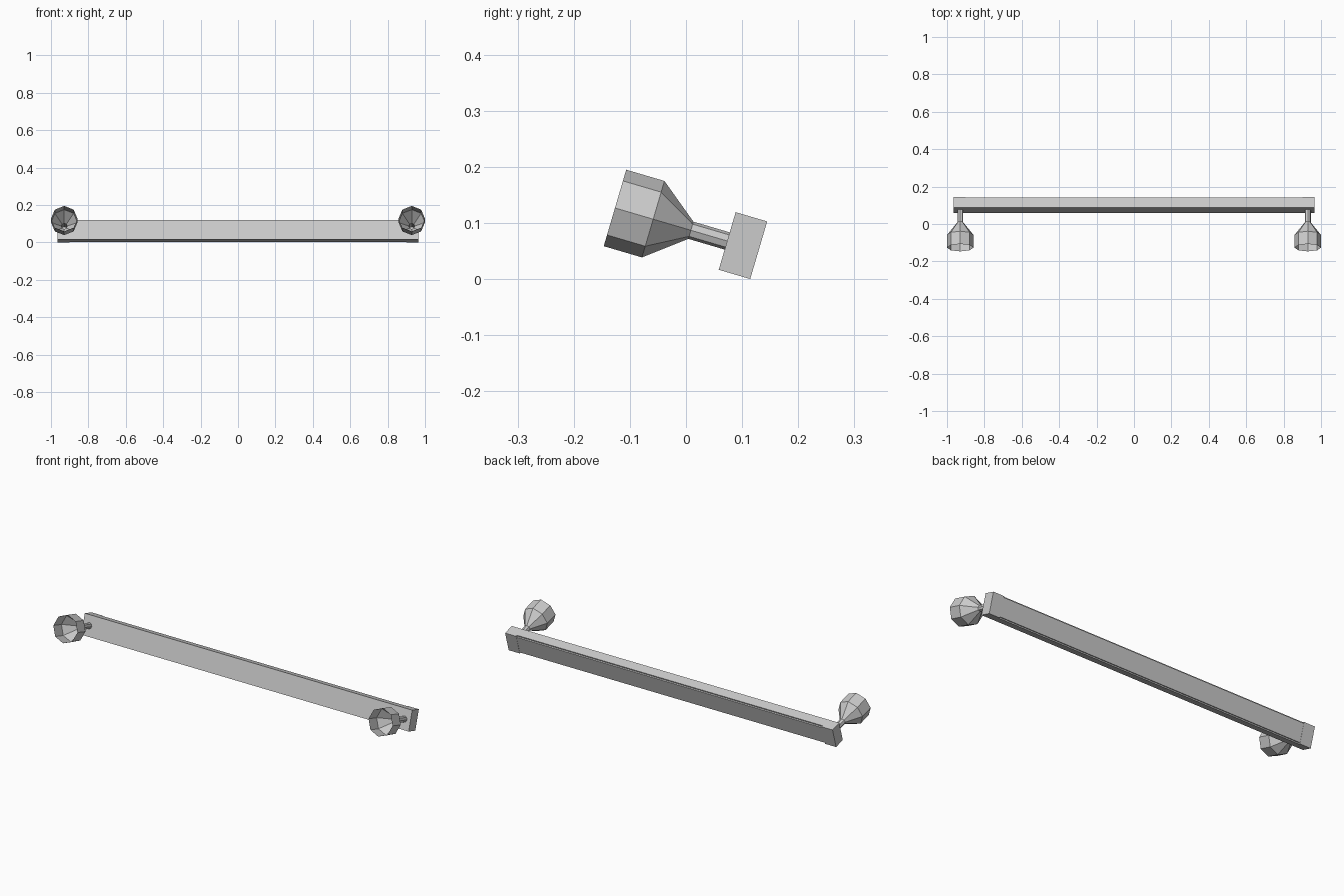
import bpy, bmesh, math
from mathutils import Matrix, Vector

if "Cube" in bpy.data.objects:
    bpy.data.objects.remove(bpy.data.objects["Cube"])

# Single grey finish
grey = bpy.data.materials.new("light_grey")
grey.use_nodes = True
colour = (0.6, 0.6, 0.6, 1)
grey.diffuse_color = colour
grey.node_tree.nodes["Principled BSDF"].inputs["Base Color"].default_value = colour

# The whole fitting leans back about the long axis of the bar
LEAN = Matrix.Translation((0, 0.1015, 0.06)) @ Matrix.Rotation(math.radians(-16.4), 4, 'X')
DEPTH, HEIGHT = 0.0585, 0.107
FRONT = -DEPTH / 2


def finish(name, bm):
    mesh = bpy.data.meshes.new(name)
    bm.to_mesh(mesh)
    bm.free()
    mesh.materials.append(grey)
    obj = bpy.data.objects.new(name, mesh)
    obj.matrix_world = LEAN
    bpy.context.collection.objects.link(obj)


def box(name, x0, x1, y0, y1, height):
    bm = bmesh.new()
    bmesh.ops.create_cube(bm, size=1)
    bmesh.ops.scale(bm, vec=(x1 - x0, y1 - y0, height), verts=bm.verts)
    bmesh.ops.translate(bm, vec=((x0 + x1) / 2, (y0 + y1) / 2, 0), verts=bm.verts)
    finish(name, bm)


def lamp(name, x):
    # Open eight-sided cup on a thin stalk: (distance from bar, radius)
    profile = [(0, 0.016), (0.0675, 0.016), (0.1375, 0.071), (0.2085, 0.071)]
    bm = bmesh.new()
    rings = []
    for dist, radius in profile:
        rings.append([bm.verts.new((x + radius * math.cos(i * math.pi / 4), FRONT - dist,
                                    radius * math.sin(i * math.pi / 4))) for i in range(8)])
    for a, b in zip(rings, rings[1:]):
        for i in range(8):
            j = (i + 1) % 8
            bm.faces.new((a[i], a[j], b[j], b[i]))
    bm.normal_update()
    # Turn the shell outward if needed
    face = bm.faces[0] if not bm.faces.ensure_lookup_table() else None
    if face.normal.dot(face.calc_center_median() - Vector((x, FRONT, 0))) < 0:
        bmesh.ops.reverse_faces(bm, faces=bm.faces)
    finish(name, bm)


# Long bar: full-height front slab with a slightly narrower core behind it
box("bar_front", -0.9, 0.9, FRONT, FRONT + 0.05, HEIGHT)
box("bar_core", -0.9, 0.9, FRONT + 0.05, -FRONT - 0.001, HEIGHT - 0.012)

# End blocks and lamps, mirrored left and right
for side, s in (("left", 1), ("right", -1)):
    box("end_block_" + side, min(s * 0.9, s * 0.965), max(s * 0.9, s * 0.965), FRONT, -FRONT, HEIGHT)
    lamp("lamp_" + side, s * 0.929)
